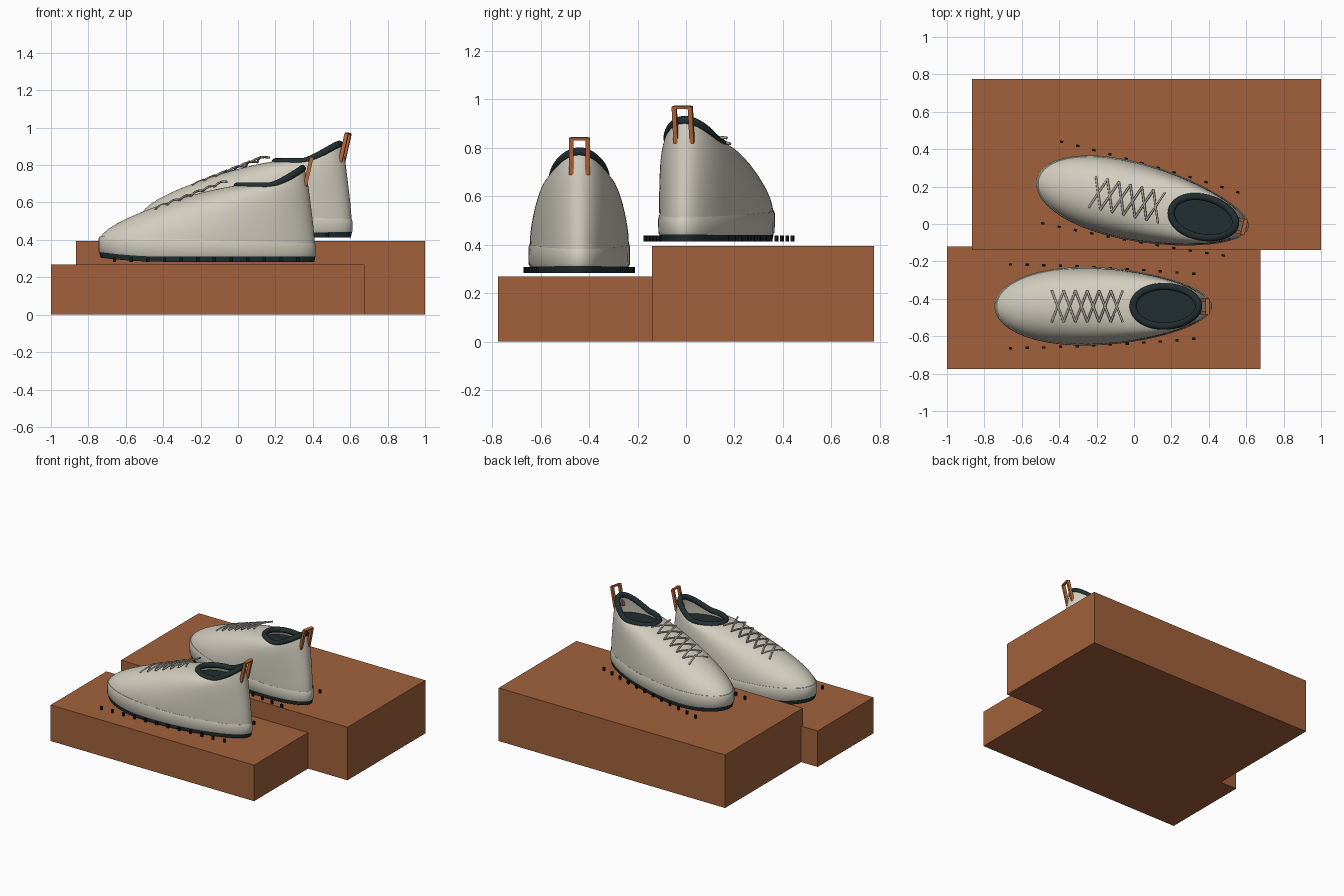
import bpy, bmesh, math
from mathutils import Matrix, Vector

cube = bpy.data.objects.get("Cube")
if cube:
    bpy.data.objects.remove(cube, do_unlink=True)


def material(name, rgb, rough=0.8):
    m = bpy.data.materials.new(name)
    m.use_nodes = True
    m.diffuse_color = (*rgb, 1)
    node = m.node_tree.nodes["Principled BSDF"]
    node.inputs["Base Color"].default_value = (*rgb, 1)
    node.inputs["Roughness"].default_value = rough
    return m


CLAY = material("clay", (0.36, 0.12, 0.045))
CREAM = material("cream_knit", (0.64, 0.61, 0.52))
DARK = material("dark_teal", (0.016, 0.027, 0.029))
LACE = material("lace_grey", (0.42, 0.40, 0.35))
ORANGE = material("orange_webbing", (0.52, 0.14, 0.045))
RUBBER = material("black_rubber", (0.006, 0.009, 0.01))

# Placement of the two shoes; each part is made once and linked twice
PLACES = {
    "front": Matrix.Translation((0, -0.44, 0)),
    "back": Matrix.Translation((0.045, 0.11, 0.13))
    @ Matrix.Rotation(math.radians(-13), 4, "Z")
    @ Matrix.Translation((0.165, 0, 0)),
}


def place(name, data, mat, subsurf=0):
    data.materials.append(mat)
    for which, matrix in PLACES.items():
        ob = bpy.data.objects.new(f"{which}_shoe_{name}", data)
        bpy.context.collection.objects.link(ob)
        ob.matrix_world = matrix
        if subsurf:
            ob.modifiers.new("smooth", "SUBSURF").levels = subsurf
            ob.modifiers["smooth"].render_levels = subsurf


# Height blends from toe (0) to heel (1), by cosine along the shoe
def linear(c):
    return (1 + c) / 2


def toe_spring(c):
    return 1 - (max(0, -c - 0.4) / 0.6) ** 2


def heel_rise(c):
    return max(0, c) ** 1.3


def ring(toe_x, toe_z, heel_x, heel_z, width, blend=linear, n=48):
    """Egg-shaped outline, broader toward the toe."""
    mid, half = (toe_x + heel_x) / 2, (heel_x - toe_x) / 2
    taper = 0.175 * min(1, half / 0.55)
    points = []
    for i in range(n):
        a = 2 * math.pi * i / n
        c = math.cos(a)
        points.append(Vector((mid + half * c,
                              width * math.sin(a) * (1 - taper * c),
                              toe_z + (heel_z - toe_z) * blend(c))))
    return points


def loft(name, rings, mat, cap_bottom=False, cap_top=False, subsurf=0):
    bm = bmesh.new()
    loops = [[bm.verts.new(p) for p in r] for r in rings]
    for low, high in zip(loops, loops[1:]):
        for i in range(len(low)):
            j = (i + 1) % len(low)
            bm.faces.new((low[i], low[j], high[j], high[i]))
    for f in bm.faces:
        f.smooth = True
    if cap_bottom:
        bm.faces.new(loops[0][::-1])
    if cap_top:
        bm.faces.new(loops[-1])
    me = bpy.data.meshes.new(name)
    bm.to_mesh(me)
    bm.free()
    place(name, me, mat, subsurf)


def tubes(name, paths, radius, mat, closed=False, sides=2):
    cu = bpy.data.curves.new(name, "CURVE")
    cu.dimensions = "3D"
    cu.bevel_depth = radius
    cu.bevel_resolution = sides
    cu.use_fill_caps = True
    for path in paths:
        sp = cu.splines.new("POLY")
        sp.points.add(len(path) - 1)
        for pt, co in zip(sp.points, path):
            pt.co = (*co, 1)
        sp.use_cyclic_u = closed
        sp.use_smooth = True
    place(name, cu, mat)


def box(bm, center, size, turn=Matrix()):
    bmesh.ops.create_cube(bm, size=1, matrix=Matrix.Translation(center) @ turn
                          @ Matrix.Diagonal((*size, 1)))


# Display blocks
for name, low, high in (("low_block", (-1, -0.775, 0), (0.675, -0.12, 0.268)),
                        ("high_block", (-0.865, -0.14, 0), (1, 0.775, 0.395))):
    low, high = Vector(low), Vector(high)
    bm = bmesh.new()
    box(bm, (low + high) / 2, high - low)
    me = bpy.data.meshes.new(name)
    bm.to_mesh(me)
    bm.free()
    me.materials.append(CLAY)
    bpy.context.collection.objects.link(bpy.data.objects.new(name, me))

# Outsole and midsole
loft("outsole", [ring(-0.735, 0.305, 0.408, 0.283, 0.197, toe_spring),
                 ring(-0.742, 0.335, 0.414, 0.312, 0.201, toe_spring)],
     DARK, True, True)
loft("midsole", [ring(-0.735, 0.328, 0.41, 0.306, 0.198, toe_spring),
                 ring(-0.747, 0.342, 0.418, 0.318, 0.206, toe_spring),
                 ring(-0.747, 0.405, 0.417, 0.368, 0.207),
                 ring(-0.74, 0.418, 0.411, 0.382, 0.203)], CREAM, True, True)

# Upper: outlines climbing from the welt to the ankle opening
LEVELS = [(-0.738, 0.415, 0.412, 0.38, 0.202),
          (-0.705, 0.457, 0.41, 0.42, 0.201),
          (-0.6, 0.515, 0.404, 0.48, 0.192),
          (-0.45, 0.577, 0.395, 0.55, 0.178),
          (-0.28, 0.632, 0.385, 0.63, 0.159),
          (-0.12, 0.672, 0.374, 0.71, 0.136),
          (-0.015, 0.69, 0.355, 0.782, 0.115)]
rings = []
for k, level in enumerate(LEVELS):
    t = k / (len(LEVELS) - 1)
    rings.append(ring(*level, lambda c, t=t: (1 - t) * linear(c) + t * heel_rise(c)))
loft("upper", rings, CREAM, subsurf=1)

# Padded collar and the dark footbed inside
tubes("collar", [ring(-0.005, 0.688, 0.345, 0.782, 0.106, heel_rise)],
      0.019, DARK, closed=True, sides=4)
loft("inner_lining", [ring(-0.05, 0.63, 0.365, 0.63, 0.13),
                      ring(-0.04, 0.64, 0.36, 0.64, 0.125)], DARK, True, True)

# Criss-cross laces
def lace_point(x, y):
    return (x, y, 0.745 + 0.385 * x - 1.6 * y * y)


strands = []
for i in range(6):
    x = -0.44 + i * 0.063
    for side in (-1, 1):
        strands.append([lace_point(x + 0.065 * s / 4, side * 0.085 * (s / 2 - 1))
                        for s in range(5)])
tubes("laces", strands, 0.006, LACE)

# Heel pull loop: two straps joined by a bar
bm = bmesh.new()
lean = Matrix.Rotation(math.radians(13), 4, "Y")
for side in (-1, 1):
    box(bm, (0.376, side * 0.034, 0.764), (0.02, 0.018, 0.155), lean)
box(bm, (0.393, 0, 0.837), (0.022, 0.07, 0.01), lean)
me = bpy.data.meshes.new("pull_loop")
bm.to_mesh(me)
bm.free()
place("pull_loop", me, ORANGE)

# Tread lugs along both edges of the sole
bm = bmesh.new()
for i in range(12):
    x = -0.66 + i * 0.089
    c = (x + 0.165) / 0.58
    y = 0.195 - 0.03 * c + 0.012 * (1 - c * c)
    for side in (-1, 1):
        box(bm, (x, side * y, 0.295), (0.018, 0.012, 0.024))
me = bpy.data.meshes.new("tread_lugs")
bm.to_mesh(me)
bm.free()
place("tread_lugs", me, RUBBER)
